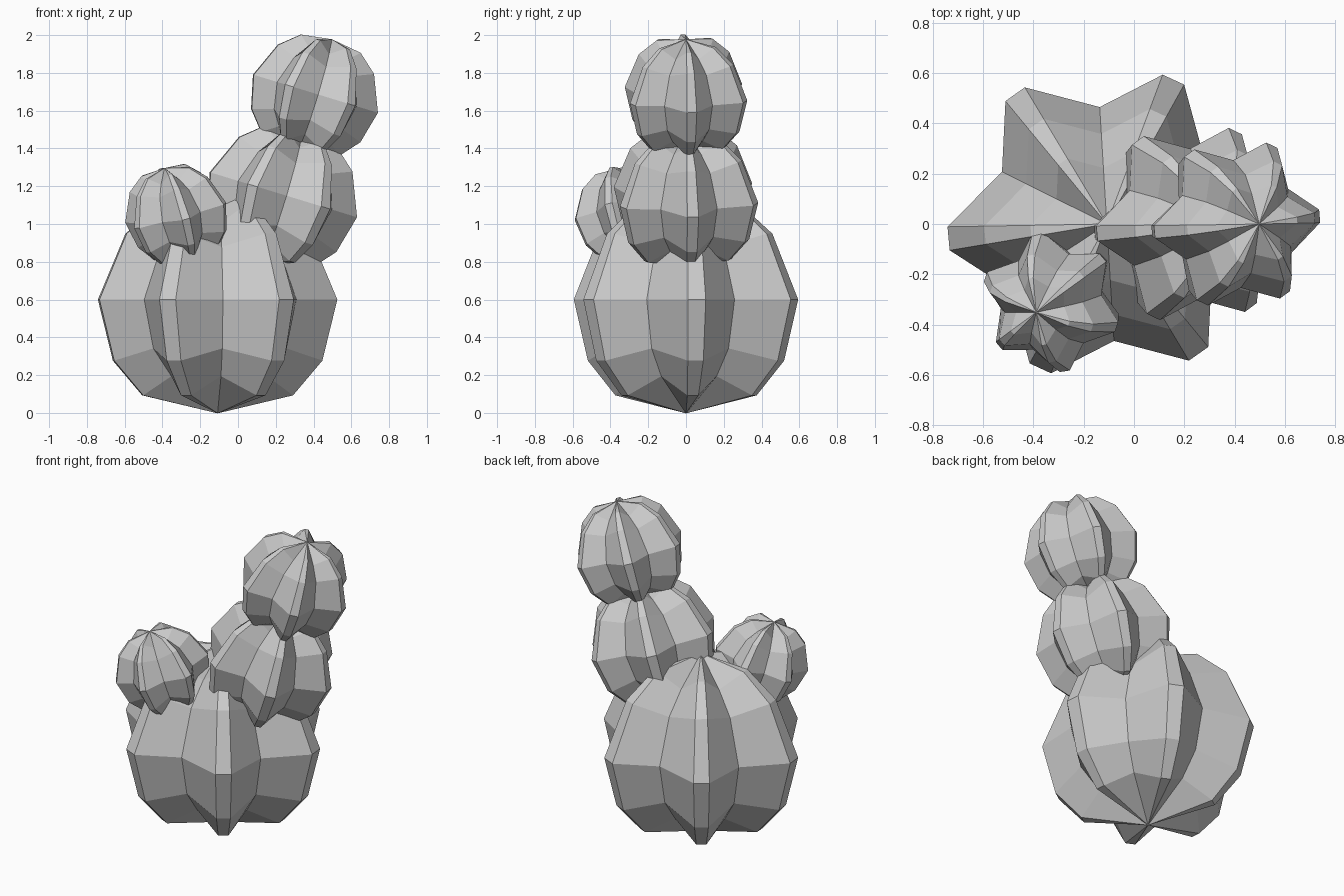
import bpy, bmesh
from math import radians, cos, sin
from mathutils import Matrix, Vector

if "Cube" in bpy.data.objects:
    bpy.data.objects.remove(bpy.data.objects["Cube"])

# Rib profile (height, radius) for a lobe of unit radius, between the two poles
PROFILE = [(-0.80, 0.63), (-0.51, 0.875), (0.0, 1.0), (0.55, 0.77), (0.80, 0.48)]
BOTTOM, TOP = -0.95, 0.87
RIBS = 6
VALLEY, VALLEY_H = 0.735, 0.80


def ribbed_lobe(name, center, radius, tilt=0, turn=0):
    """Six-ribbed low-poly ball, tilted towards +x and then turned about z."""
    bm = bmesh.new()
    rings = []
    for h, r in PROFILE:
        ring = []
        for k in range(RIBS):
            # two points on the blunt rib crest, one in the valley (sunk inwards)
            for deg, f, fh in ((1, 1, 1), (9.5, 1, 1), (33.5, VALLEY, VALLEY_H)):
                a = radians(deg + 60 * k)
                ring.append(bm.verts.new((r * f * cos(a), r * f * sin(a), h * fh)))
        rings.append(ring)
    low = bm.verts.new((0, 0, BOTTOM))
    high = bm.verts.new((0, 0, TOP))
    n = RIBS * 3
    for i in range(n):
        j = (i + 1) % n
        bm.faces.new((low, rings[0][j], rings[0][i]))
        for a, b in zip(rings, rings[1:]):
            bm.faces.new((a[i], a[j], b[j], b[i]))
        bm.faces.new((rings[-1][i], rings[-1][j], high))
    m = (Matrix.Translation(Vector(center)) @ Matrix.Rotation(radians(turn), 4, 'Z')
         @ Matrix.Rotation(radians(tilt), 4, 'Y') @ Matrix.Scale(radius, 4))
    bm.transform(m)
    bmesh.ops.recalc_face_normals(bm, faces=bm.faces)
    mesh = bpy.data.meshes.new(name)
    bm.to_mesh(mesh)
    bm.free()
    obj = bpy.data.objects.new(name, mesh)
    bpy.context.collection.objects.link(obj)
    return obj


# Large base, two stacked lobes leaning right, small bud at front left
ribbed_lobe("cactus_base", (-0.108, 0, 0.60), 0.634)
ribbed_lobe("cactus_middle_lobe", (0.24, 0, 1.155), 0.408, tilt=17)
ribbed_lobe("cactus_top_lobe", (0.41, 0, 1.69), 0.346, tilt=17)
ribbed_lobe("cactus_small_bud", (-0.33, -0.31, 1.06), 0.284, tilt=17, turn=215)
